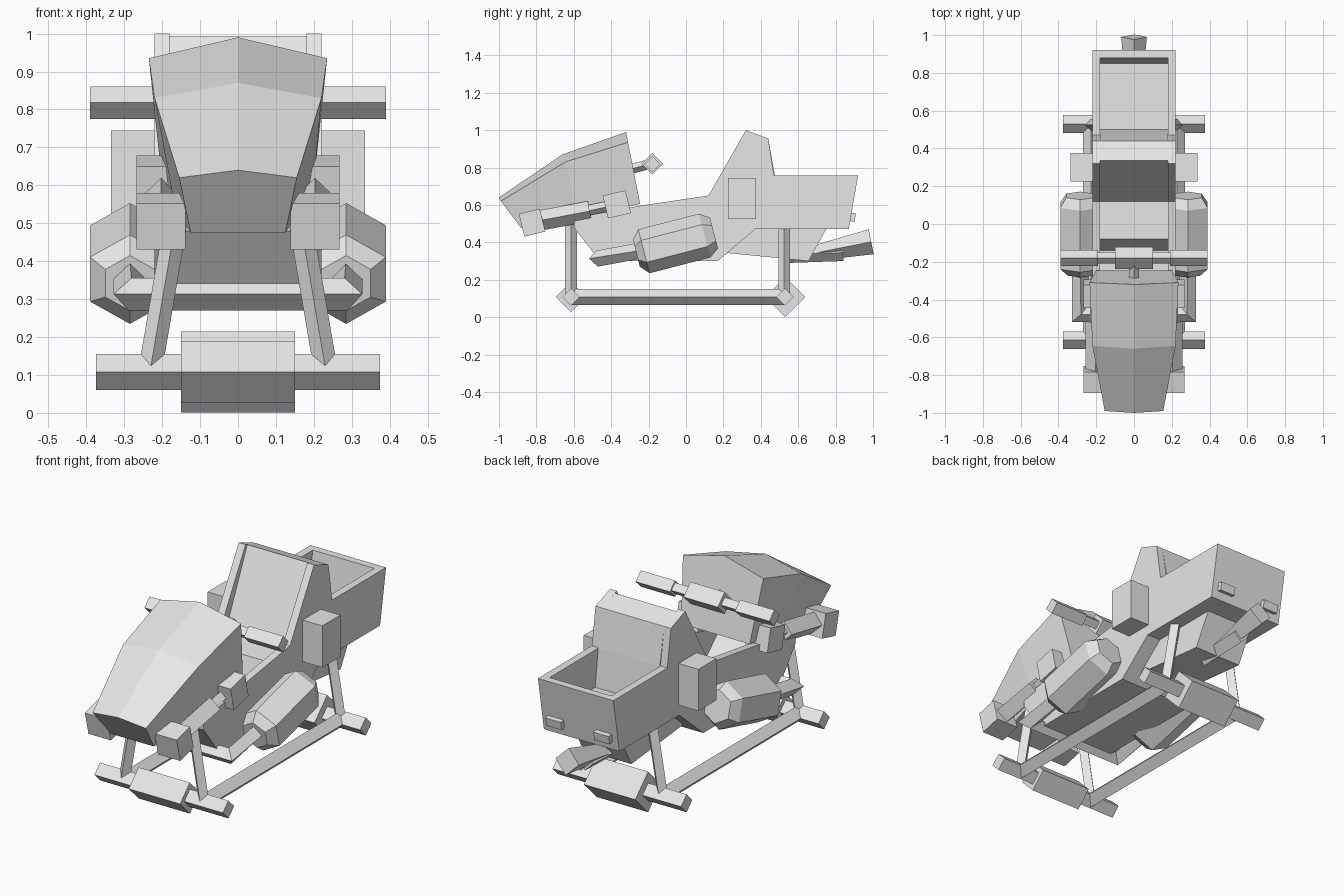
import bpy, bmesh, math
from mathutils import Vector, Matrix

old = bpy.data.objects.get("Cube")
if old:
    bpy.data.objects.remove(old, do_unlink=True)

GREY = (0.8, 0.8, 0.8, 1)
mat = bpy.data.materials.new("light_grey")
mat.use_nodes = True
mat.diffuse_color = GREY
next(n for n in mat.node_tree.nodes if n.type == 'BSDF_PRINCIPLED').inputs["Base Color"].default_value = GREY


def finish(name, bm):
    bmesh.ops.recalc_face_normals(bm, faces=bm.faces)
    me = bpy.data.meshes.new(name)
    bm.to_mesh(me)
    bm.free()
    me.materials.append(mat)
    ob = bpy.data.objects.new(name, me)
    bpy.context.scene.collection.objects.link(ob)
    return ob


def loft(name, rings):
    """Skin a list of equal-length point rings and cap both ends."""
    bm = bmesh.new()
    rows = [[bm.verts.new(p) for p in ring] for ring in rings]
    n = len(rows[0])
    for a, b in zip(rows, rows[1:]):
        for i in range(n):
            j = (i + 1) % n
            bm.faces.new((a[i], a[j], b[j], b[i]))
    bm.faces.new(rows[0])
    bm.faces.new(rows[-1])
    return finish(name, bm)


def prism(name, profile, x0, x1):
    """Extrude a (y, z) side profile between two x positions."""
    return loft(name, [[(x, y, z) for y, z in profile] for x in (x0, x1)])


def tube(name, path, radii, sides=4):
    """Mitred bar with a corner-up polygon section along a path."""
    pts = [Vector(p) for p in path]
    rings = []
    for i, p in enumerate(pts):
        d0 = (p - pts[max(i - 1, 0)]).normalized()
        d1 = (pts[min(i + 1, len(pts) - 1)] - p).normalized()
        t = (d0 + d1).normalized()
        up = Vector((0, 1, 0)) if abs(t.z) > 0.8 else Vector((0, 0, 1))
        u = t.cross(up).normalized()
        v = u.cross(t)
        stretch = 1 / max(t.dot(d0), t.dot(d1)) if d0.length and d1.length else 1
        angles = [2 * math.pi * k / sides for k in range(sides)]
        rings.append([p + radii[i] * (v * math.cos(a) + u * stretch * math.sin(a)) for a in angles])
    return loft(name, rings)


def box(name, center, size, tilt=0):
    bm = bmesh.new()
    m = Matrix.Translation(center) @ Matrix.Rotation(math.radians(tilt), 4, 'X')
    bmesh.ops.create_cube(bm, size=1, matrix=m @ Matrix.Diagonal((*size, 1)))
    return finish(name, bm)


def crossbar(name, y, z, x0, x1, r):
    return tube(name, [(x0, y, z), (x1, y, z)], [r, r])


# Hull: two side plates around a core with seat, footwell and cargo bin
belly = [(-0.6, 0.48), (-0.46, 0.30), (0.17, 0.30), (0.37, 0.47), (0.87, 0.47), (0.92, 0.757)]
plate = belly + [(0.47, 0.757), (0.44, 0.955), (0.32, 1.0), (0.12, 0.65), (-0.25, 0.595), (-0.6, 0.53)]
core = belly + [(0.88, 0.757), (0.85, 0.56), (0.50, 0.56), (0.475, 0.757), (0.44, 0.955),
                (0.335, 0.994), (0.12, 0.53), (-0.08, 0.53), (-0.14, 0.36), (-0.42, 0.36), (-0.57, 0.5)]
prism("hull_core", core, -0.18, 0.18)
prism("engine_block", [(0.2, 0.345), (0.655, 0.30), (0.755, 0.48), (0.2, 0.48)], -0.14, 0.14)

# Faceted nose cowl: crown, shoulder and lower edge at each station
stations = [((-1.0, 0.64), (0.155, -0.99, 0.62), (0.125, -0.88, 0.475)),
            ((-0.66, 0.87), (0.22, -0.645, 0.83), (0.165, -0.58, 0.535)),
            ((-0.32, 0.99), (0.235, -0.31, 0.935), (0.2, -0.245, 0.605))]
flip = lambda p: (-p[0], p[1], p[2])
loft("nose_cowl", [[(0, *top), sh, low, flip(low), flip(sh)] for top, sh, low in stations])

# Steering bar
crossbar("handlebar", -0.18, 0.82, -0.3, 0.3, 0.03)
crossbar("handlebar_clamp", -0.18, 0.82, -0.1, 0.1, 0.058)
tube("steering_stem", [(0, -0.32, 0.785), (0, -0.19, 0.82)], [0.026, 0.026])

# Tail exhaust and the pipe joining both engine pods
tube("tail_pipe", [(0, 0.55, 0.335), (0, 0.84, 0.345)], [0.045, 0.045])
tube("tail_nozzle", [(0, 0.70, 0.345), (0, 0.99, 0.403)], [0.042, 0.068])
tube("front_exhaust_pipe", [(0.285, -0.22, 0.36), (0.285, -0.475, 0.313),
                            (-0.285, -0.475, 0.313), (-0.285, -0.22, 0.36)], [0.043] * 4)

# Landing gear cross members
for end, y, r in (("front", -0.615, 0.082), ("rear", 0.53, 0.107)):
    crossbar(end + "_foot_bar", y, 0.108, -0.375, 0.375, 0.047)
    crossbar(end + "_foot_weight", y, 0.108, -0.15, 0.15, r)

# Paired parts
for side, s in (("left", 1), ("right", -1)):
    prism(side + "_hull_plate", plate, s * 0.18, s * 0.22)
    crossbar(side + "_grip", -0.18, 0.818, s * 0.19, s * 0.39, 0.043)
    box(side + "_side_pack", (s * 0.27, 0.3, 0.635), (0.13, 0.15, 0.22))
    box(side + "_tail_light", (s * 0.14, 0.885, 0.535), (0.09, 0.04, 0.045), -10)

    # Hexagonal engine pod
    x = s * 0.285
    tube(side + "_engine_pod", [(x, -0.265, 0.342), (x, -0.225, 0.352), (x, 0.1, 0.436), (x, 0.15, 0.449)],
         [0.075, 0.121, 0.121, 0.085], 6)

    # Forward lamp assembly
    x = s * 0.203
    box(side + "_lamp_box", (x, -0.823, 0.505), (0.13, 0.115, 0.125), 14)
    tube(side + "_lamp_barrel", [(x, -0.79, 0.515), (x, -0.515, 0.567)], [0.054, 0.054])
    tube(side + "_lamp_rod", [(x, -0.54, 0.565), (x, -0.38, 0.598)], [0.03, 0.03])
    box(side + "_lamp_mount", (x, -0.37, 0.603), (0.13, 0.125, 0.125), 13)

    # Skid and legs
    x = s * 0.228
    tube(side + "_skid", [(x, -0.615, 0.108), (x, 0.53, 0.108)], [0.043, 0.043])
    for end, y in (("front", -0.615), ("rear", 0.525)):
        tube(f"{side}_{end}_leg", [(s * 0.232, y, 0.11), (s * 0.165, y, 0.5)], [0.031, 0.031])
